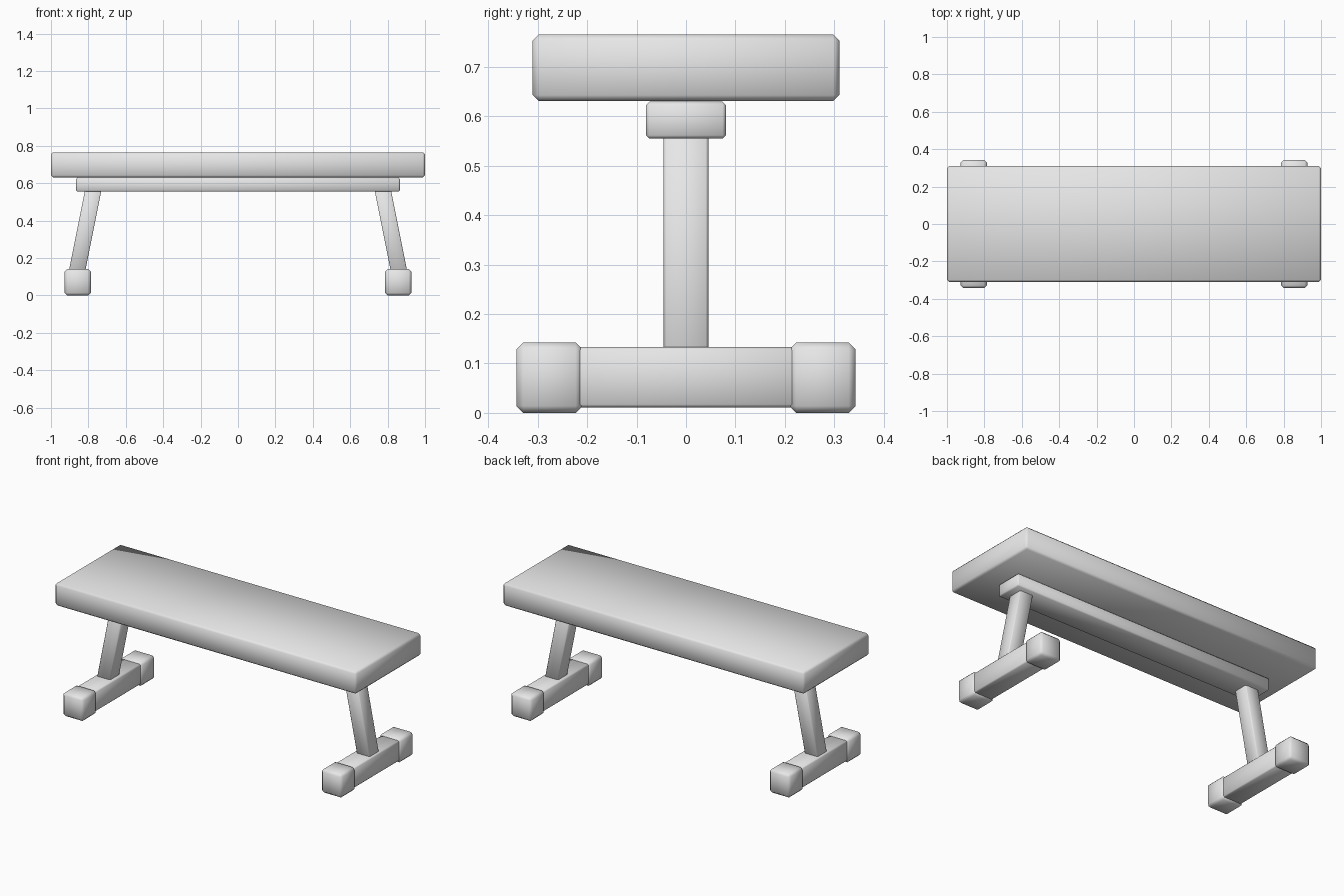
import bpy
import bmesh
from mathutils import Vector

if "Cube" in bpy.data.objects:
    bpy.data.objects.remove(bpy.data.objects["Cube"], do_unlink=True)

grey = bpy.data.materials.new("plain grey")
grey.use_nodes = True
colour = (0.8, 0.8, 0.8, 1)
grey.diffuse_color = colour
grey.node_tree.nodes["Principled BSDF"].inputs["Base Color"].default_value = colour


def box(name, centre, size, bevel, lean=0.0):
    """Bevelled box; lean shifts its top along x relative to its bottom."""
    bm = bmesh.new()
    bmesh.ops.create_cube(bm, size=1)
    for v in bm.verts:
        shift = lean * v.co.z
        v.co = v.co * Vector(size)
        v.co.x += shift
    bmesh.ops.bevel(bm, geom=bm.edges[:], offset=bevel, segments=1,
                    affect='EDGES')
    for f in bm.faces:
        f.smooth = True
    mesh = bpy.data.meshes.new(name)
    bm.to_mesh(mesh)
    bm.free()
    mesh.materials.append(grey)
    obj = bpy.data.objects.new(name, mesh)
    obj.location = centre
    bpy.context.collection.objects.link(obj)
    return obj


# Padded seat and the rail beneath it
box("seat_pad", (0, 0, 0.698), (2, 0.62, 0.135), 0.012)
box("support_rail", (0, 0, 0.592), (1.73, 0.162, 0.075), 0.007)

# Splayed leg, cross foot and end caps at each end
for side, label in ((1, "left"), (-1, "right")):
    box(label + "_leg", (side * 0.818, 0, 0.343), (0.088, 0.09, 0.44), 0.005,
        lean=-side * 0.088)
    foot_x = side * 0.857
    box(label + "_foot_bar", (foot_x, 0, 0.072), (0.122, 0.46, 0.122), 0.006)
    for end, place in ((-1, "front"), (1, "back")):
        box(f"{label}_{place}_foot_cap", (foot_x, end * 0.276, 0.071),
            (0.14, 0.134, 0.142), 0.014)
